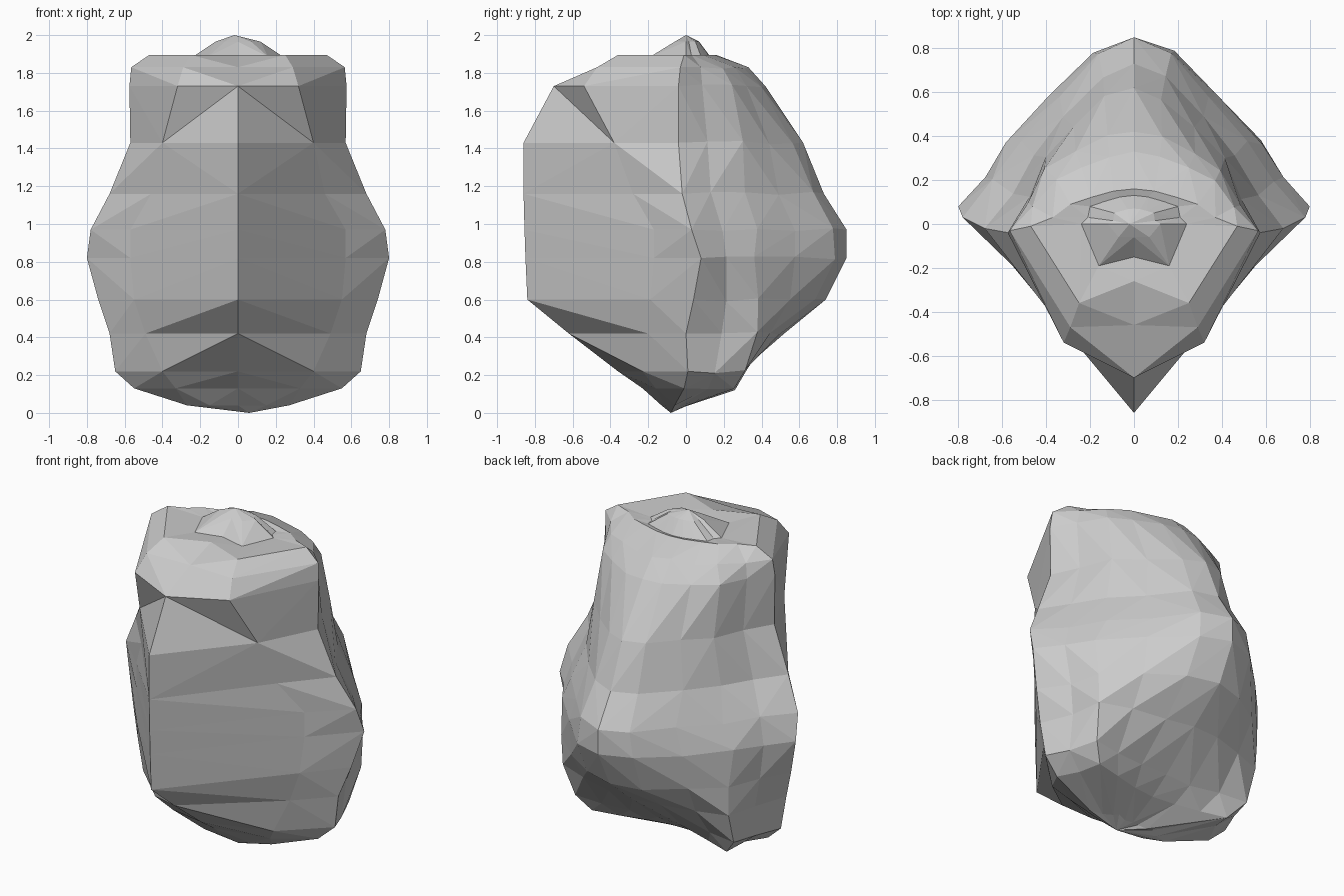
import bpy, bmesh, random
from mathutils import Vector

if "Cube" in bpy.data.objects:
    bpy.data.objects.remove(bpy.data.objects["Cube"])

random.seed(4)

# Horizontal sections: z, front ridge y, front shoulder xy, side xy, rear shoulder xy, back y
SECTIONS = [
    (0.04, -.13, .15, -.11, .27, -.06, .15, .00, -.01),
    (0.13, -.23, .33, -.16, .55, -.01, .45, .26, .16),
    (0.22, -.36, .40, -.23, .65, .01, .54, .32, .28),
    (0.42, -.62, .49, -.20, .68, .00, .56, .38, .52),
    (0.60, -.84, .55, -.19, .74, .04, .57, .39, .74),
    (0.82, -.85, .57, -.17, .80, .08, .58, .37, .85),
    (0.97, -.855, .57, -.17, .78, .03, .51, .38, .85),
    (1.16, -.86, .46, -.28, .68, -.02, .46, .31, .73),
    (1.43, -.86, .40, -.38, .57, -.04, .41, .30, .62),
    (1.73, -.70, .32, -.54, .575, -.04, .40, .25, .42),
    (1.83, -.46, .29, -.47, .565, -.03, .36, .20, .33),
    (1.895, -.26, .25, -.36, .47, -.01, .29, .09, .16),
    (1.885, -.15, .16, -.19, .24, .00, .20, .08, .13),
    (1.965, -.06, .07, -.06, .12, .00, .09, .05, .07),
]


def section(z, yf, fx, fy, sx, sy, bx, by, bb):
    """Front-to-back half outline, mirrored to a closed ring."""
    rise = bb - by
    half = [(fx, fy), (sx, sy), ((sx + bx) / 2 - .01, (sy + by) / 2 - .01), (bx, by),
            (bx * .68, by + rise * .44), (bx * .32, by + rise * .86)]
    pts = [(0, yf)] + half + [(0, bb)] + [(-x, y) for x, y in reversed(half)]
    ring = []
    for i, (x, y) in enumerate(pts):
        # chipped unevenness on the rounded rear only
        j = .01 if 3 <= i <= 11 and i != 7 and z < 1.85 else 0
        ring.append(Vector((x + random.uniform(-j, j), y + random.uniform(-j, j),
                            z + random.uniform(-j, j))))
    return ring


# Boulder body: skin between sections, each quad split along its outer diagonal,
# except the undercut facets below the upper front lobes
bm = bmesh.new()
rings = [[bm.verts.new(p) for p in section(*s)] for s in SECTIONS]
n = len(rings[0])
for level, (lo, hi) in enumerate(zip(rings, rings[1:])):
    for i in range(n):
        k = (i + 1) % n
        a, b, c, d = lo[i], lo[k], hi[k], hi[i]
        out = (c.co - a.co).cross(d.co - b.co)
        outer = out.dot(a.co + c.co - b.co - d.co) > 0
        if level == 8 and i in (0, n - 1):
            outer = not outer
        if outer:
            bm.faces.new((a, b, c))
            bm.faces.new((a, c, d))
        else:
            bm.faces.new((a, b, d))
            bm.faces.new((b, c, d))

# Pointed bottom and crown
bottom = bm.verts.new((.06, -.08, 0))
crown = bm.verts.new((-.02, 0, 2))
for i in range(n):
    k = (i + 1) % n
    bm.faces.new((bottom, rings[0][k], rings[0][i]))
    bm.faces.new((crown, rings[-1][i], rings[-1][k]))
bmesh.ops.recalc_face_normals(bm, faces=bm.faces[:])

mesh = bpy.data.meshes.new("boulder")
bm.to_mesh(mesh)
bm.free()
bpy.context.collection.objects.link(bpy.data.objects.new("boulder", mesh))
